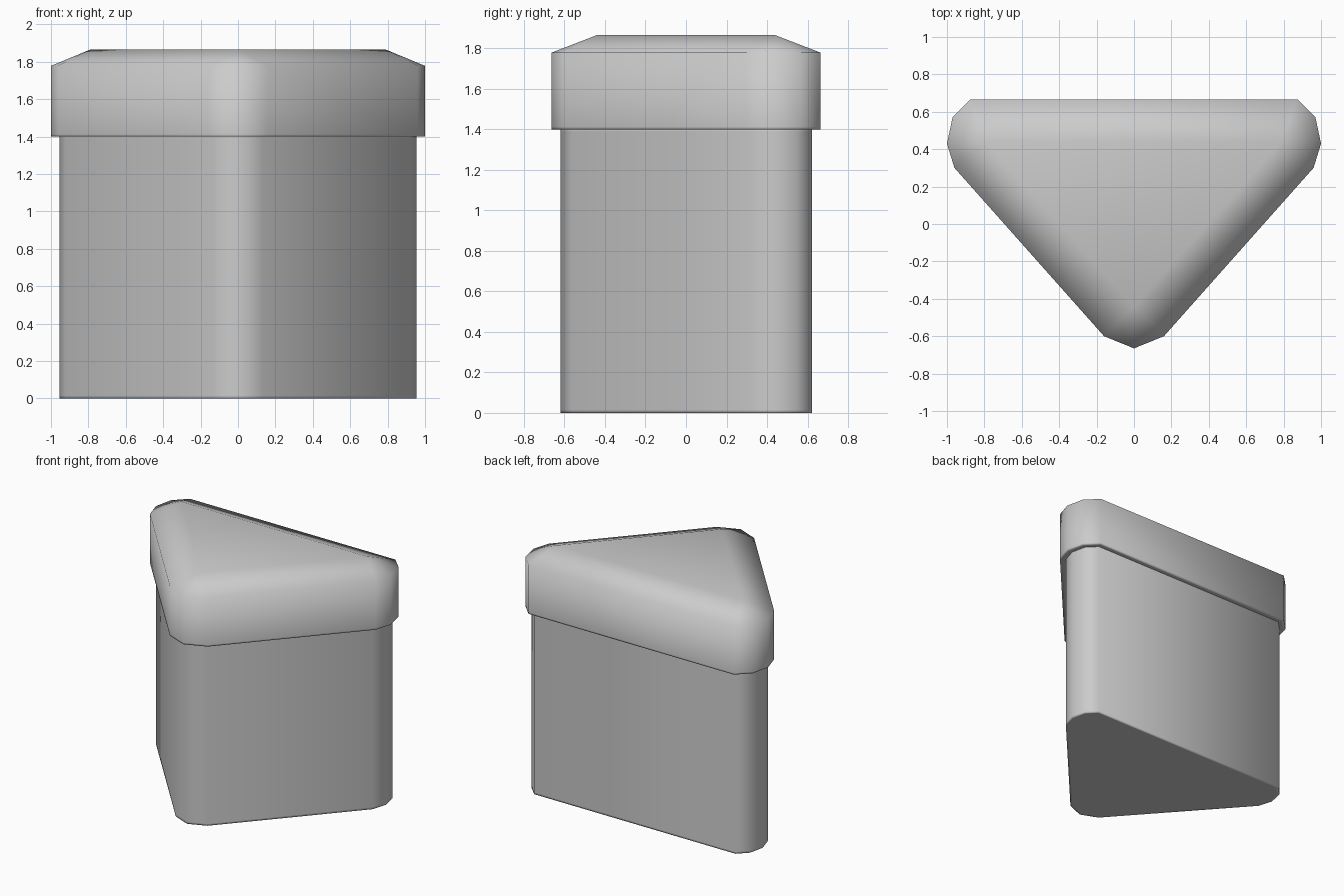
import bpy, bmesh
from mathutils import Vector

if "Cube" in bpy.data.objects:
    bpy.data.objects.remove(bpy.data.objects["Cube"])

# Rounded-triangle outline: right corner, then front tip, mirrored for the left
right = [(0.875, 0.665), (0.97, 0.57), (1.0, 0.43), (0.96, 0.30), (0.16, -0.60)]
outline = [Vector(p) for p in right + [(0, -0.665)] + [(-x, y) for x, y in reversed(right)]]


def inset(pts, d):
    """Mitred inward offset of a clockwise outline."""
    out = []
    n = len(pts)
    for i, p in enumerate(pts):
        a = (p - pts[i - 1]).normalized()
        b = (pts[(i + 1) % n] - p).normalized()
        na, nb = Vector((a.y, -a.x)), Vector((b.y, -b.x))
        m = (na + nb).normalized()
        out.append(p + m * (d / m.dot(na)))
    return out


def stack(name, rings):
    """Solid made from a stack of matching outlines, given as (points, z)."""
    bm = bmesh.new()
    loops = [[bm.verts.new((p[0], p[1], z)) for p in pts] for pts, z in rings]
    n = len(loops[0])
    for lo, hi in zip(loops, loops[1:]):
        for i in range(n):
            j = (i + 1) % n
            bm.faces.new((lo[i], lo[j], hi[j], hi[i]))
    bm.faces.new(loops[0])
    bm.faces.new(loops[-1])
    bmesh.ops.remove_doubles(bm, verts=bm.verts, dist=0.0005)
    bmesh.ops.recalc_face_normals(bm, faces=bm.faces)
    for f in bm.faces:
        f.smooth = True
    me = bpy.data.meshes.new(name)
    bm.to_mesh(me)
    bm.free()
    ob = bpy.data.objects.new(name, me)
    bpy.context.collection.objects.link(ob)
    return ob


# Box body, slightly smaller than the lid, with tight support loops
body = inset(outline, 0.043)
stack("box_body", [(inset(body, 0.015), 0), (body, 0), (body, 0.015), (body, 1.39), (body, 1.405)])

# Lid: vertical rim, then corner facets converging on a sharp triangular top
top = [(0.79, 0.44)] * 4 + [(0, -0.44)] * 3 + [(-0.79, 0.44)] * 4
stack("lid", [(inset(outline, 0.02), 1.4), (outline, 1.4), (outline, 1.412),
              (outline, 1.778), (top, 1.865)])
